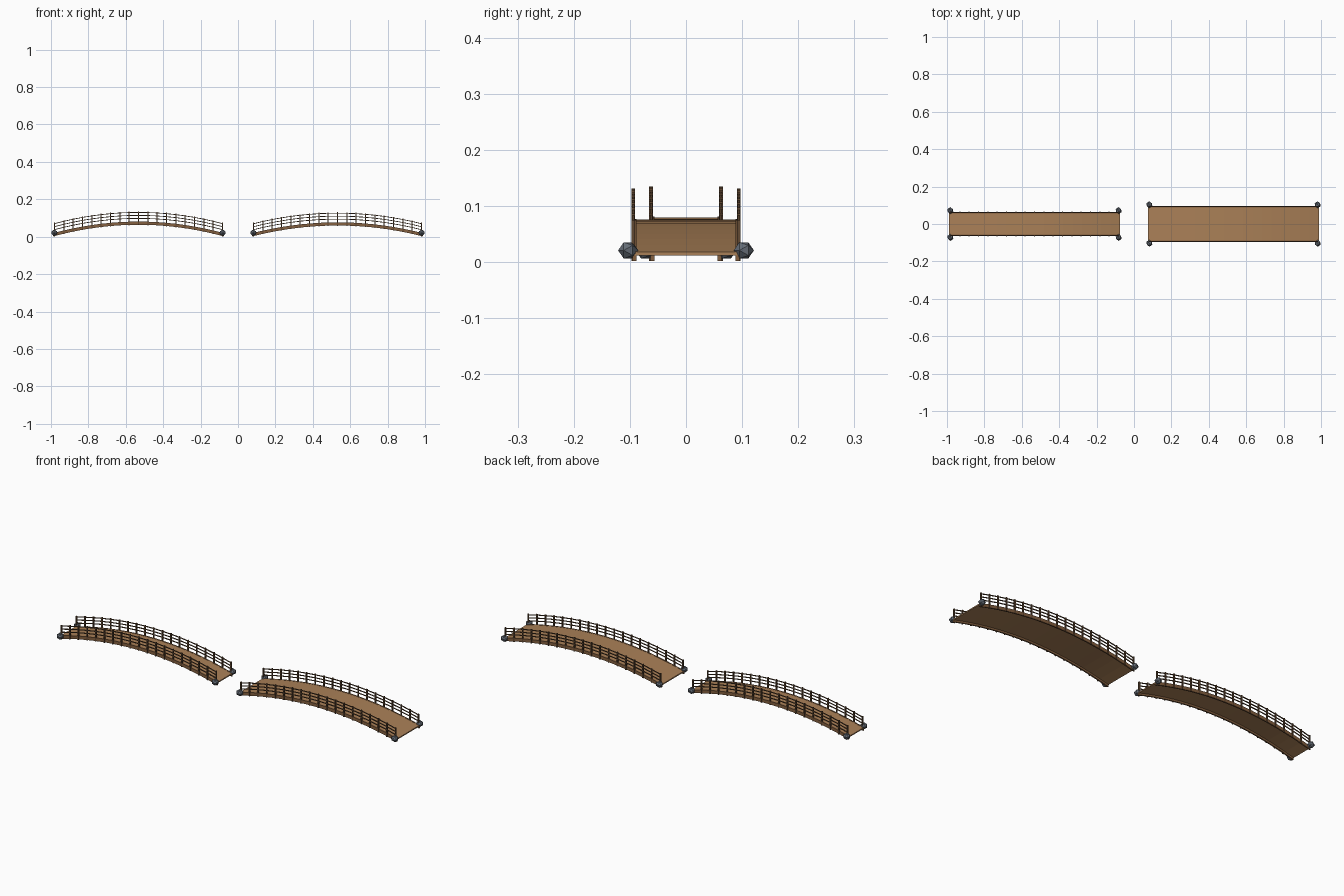
import bpy, bmesh, math
from mathutils import Matrix

if "Cube" in bpy.data.objects:
    bpy.data.objects.remove(bpy.data.objects["Cube"])


def material(name, color):
    m = bpy.data.materials.new(name)
    m.diffuse_color = (*color, 1)
    m.use_nodes = True
    m.node_tree.nodes["Principled BSDF"].inputs["Base Color"].default_value = m.diffuse_color
    return m


DECK = material("deck wood", (0.40, 0.215, 0.095))
BEAM = material("beam wood", (0.23, 0.115, 0.05))
RAIL = material("railing wood", (0.12, 0.065, 0.032))
STONE = material("grey stone", (0.13, 0.15, 0.18))

HALF = 0.456       # half length of a deck
SEGMENTS = 18      # bays along the arch
END_Z = 0.018      # deck height at the ends


def make_object(name, bm, mat):
    bmesh.ops.recalc_face_normals(bm, faces=bm.faces)
    mesh = bpy.data.meshes.new(name)
    bm.to_mesh(mesh)
    bm.free()
    mesh.materials.append(mat)
    obj = bpy.data.objects.new(name, mesh)
    bpy.context.collection.objects.link(obj)
    return obj


def arch_z(x, rise):
    return END_Z + rise * (1 - (x / HALF) ** 2)


def add_strip(bm, half, rise, y0, y1, low, high):
    """Bar of rectangular section following the arch."""
    rings = []
    for i in range(SEGMENTS + 1):
        x = -half + 2 * half * i / SEGMENTS
        z = arch_z(x, rise)
        rings.append([bm.verts.new((x, y, z + dz)) for y, dz in
                      ((y0, low), (y1, low), (y1, high), (y0, high))])
    for a, b in zip(rings, rings[1:]):
        for k in range(4):
            n = (k + 1) % 4
            bm.faces.new((a[k], a[n], b[n], b[k]))
    bm.faces.new(rings[0])
    bm.faces.new(rings[-1])


def add_box(bm, center, size):
    bmesh.ops.create_cube(bm, size=1, matrix=Matrix.Translation(center)
                          @ Matrix.Diagonal((*size, 1)))


def bridge(label, cx, width, rise, stone_y):
    parts = []
    # Curved walking deck
    bm = bmesh.new()
    add_strip(bm, HALF, rise, -width, width, -0.006, 0)
    parts.append(make_object(label + "_deck", bm, DECK))

    for side, s in (("front", -1), ("back", 1)):
        # Side beam below the deck edge
        bm = bmesh.new()
        add_strip(bm, HALF, rise, s * (width - 0.004), s * (width + 0.003),
                  -0.016, 0.001)
        parts.append(make_object(f"{label}_{side}_beam", bm, BEAM))

        # Railing: upright posts and three curved rails
        bm = bmesh.new()
        y = s * (width + 0.002)
        reach = HALF - 0.007
        for i in range(SEGMENTS + 1):
            x = -reach + 2 * reach * i / SEGMENTS
            add_box(bm, (x, y, arch_z(x, rise) + 0.0185), (0.006, 0.007, 0.073))
        for h in (0.018, 0.034, 0.050):
            add_strip(bm, reach, rise, y - 0.002, y + 0.002, h - 0.002, h + 0.002)
        parts.append(make_object(f"{label}_{side}_railing", bm, RAIL))

        # Faceted boulders at the ends
        for end, e in (("left", -1), ("right", 1)):
            bm = bmesh.new()
            bmesh.ops.create_icosphere(
                bm, subdivisions=1, radius=1,
                matrix=Matrix.Translation((e * 0.45, s * stone_y, 0.021))
                @ Matrix.Diagonal((0.018, 0.018, 0.017, 1))
                @ Matrix.Rotation(math.pi / 2, 4, 'X'))
            parts.append(make_object(f"{label}_{side}_{end}_stone", bm, STONE))
    for obj in parts:
        obj.location.x = cx


bridge("narrow_bridge", -0.532, 0.060, 0.062, 0.072)
bridge("wide_bridge", 0.532, 0.092, 0.058, 0.103)
